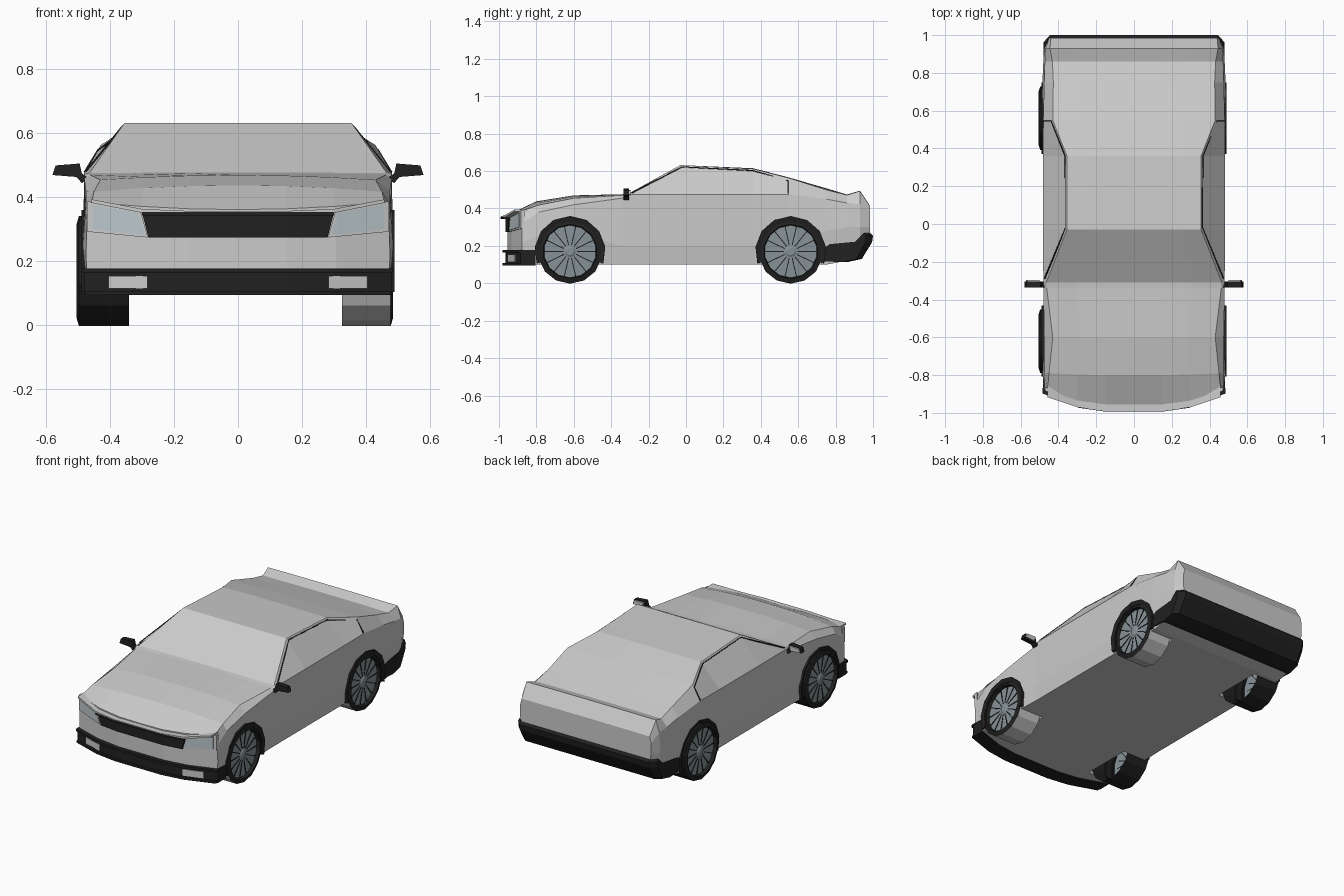
import bpy, bmesh, math
from mathutils import Matrix, Vector

if "Cube" in bpy.data.objects:
    bpy.data.objects.remove(bpy.data.objects["Cube"])


def material(name, c):
    m = bpy.data.materials.new(name)
    m.diffuse_color = (*c, 1)
    m.use_nodes = True
    m.node_tree.nodes["Principled BSDF"].inputs["Base Color"].default_value = m.diffuse_color
    return m


BLACK = material("black_trim", (0.015, 0.015, 0.015))
RIM = material("rim_metal", (0.24, 0.29, 0.31))
LAMP = material("lamp_glass", (0.5, 0.57, 0.6))


def finish(name, bm, mat=None):
    bmesh.ops.recalc_face_normals(bm, faces=bm.faces[:])
    me = bpy.data.meshes.new(name)
    bm.to_mesh(me)
    bm.free()
    ob = bpy.data.objects.new(name, me)
    bpy.context.collection.objects.link(ob)
    if mat:
        me.materials.append(mat)
    return ob


def bridge(bm, rings, closed=True):
    n = len(rings[0])
    for a, b in zip(rings, rings[1:]):
        for i in range(n if closed else n - 1):
            j = (i + 1) % n
            bm.faces.new((a[i], a[j], b[j], b[i]))


def bow(x):
    """Set-back of the nose as it curves round towards the corners."""
    a = abs(x)
    if a < 0.16:
        return 0
    if a < 0.3:
        return (a - 0.16) / 0.14 * 0.02
    return 0.02 + (a - 0.3) / 0.185 * 0.062


# Body: y, bow, bottom w z, mid w z, belt w z, top w, edge z, centre z
SECTIONS = [
    (-0.955, 1, .47, .10, .475, .22, .472, .32, .458, .385, .362),
    (-0.80, .15, .475, .10, .485, .25, .475, .38, .45, .418, .438),
    (-0.60, 0, .475, .10, .485, .27, .475, .42, .43, .455, .470),
    (-0.34, 0, .465, .10, .475, .20, .480, .455, .462, .471, .476),
    (-0.31, 0, .465, .10, .475, .20, .480, .474, .465, .476, .478),
    (-0.03, 0, .465, .10, .478, .20, .482, .475, .355, .632, .632),
    (0.36, 0, .465, .10, .478, .20, .482, .475, .355, .612, .615),
    (0.55, 0, .470, .10, .485, .25, .480, .475, .43, .563, .566),
    (0.75, 0, .470, .10, .485, .28, .475, .45, .427, .500, .508),
    (0.86, 0, .465, .12, .480, .30, .472, .43, .432, .472, .475),
    (0.93, 0, .460, .15, .475, .30, .468, .42, .445, .493, .495),
    (0.985, 0, .435, .22, .450, .30, .450, .37, .440, .410, .412),
]
FR = [-1, -.66, -.33, 0, .33, .66, 1]
bm = bmesh.new()
rings = []
for y, w, wb, zb, wm, zm, wl, zl, wt, ze, zc in SECTIONS:
    pts = [(f * wb, zb) for f in FR] + [(wm, zm), (wl, zl)]
    pts += [(f * wt, zc + (ze - zc) * f * f) for f in FR[::-1]] + [(-wl, zl), (-wm, zm)]
    rings.append([bm.verts.new((x, y + w * bow(x), z)) for x, z in pts])
bridge(bm, rings)
for r in (rings[0], rings[-1]):
    for i in range(6):
        bm.faces.new((r[i], r[i + 1], r[14 - i], r[15 - i]))
    bm.faces.new((r[6], r[7], r[8], r[9]))
    bm.faces.new((r[15], r[16], r[17], r[0]))
body = finish("body", bm)


def revolve(name, profile, n, y, z, mat=None, closed=False):
    """Turn (x, radius) points about a sideways axle."""
    bm = bmesh.new()
    rs = []
    for k in range(n):
        a = 2 * math.pi * (k + .5) / n
        rs.append([bm.verts.new((x, y + r * math.cos(a), z + r * math.sin(a))) for x, r in profile])
    bridge(bm, rs + rs[:1], closed)
    bmesh.ops.remove_doubles(bm, verts=bm.verts[:], dist=1e-5)
    return finish(name, bm, mat)


def panel(name, cols, y, depth, mat=None):
    """Slab following the nose curve; cols are (x, low z, high z)."""
    bm = bmesh.new()
    rs = []
    for x, lo, hi in cols:
        f = y + bow(x)
        rs.append([bm.verts.new((x, yy, zz)) for yy, zz in
                   ((f, lo), (f, hi), (f + depth, hi), (f + depth, lo))])
    bridge(bm, rs)
    bm.faces.new(rs[0])
    bm.faces.new(rs[-1])
    return finish(name, bm, mat)


def prism(name, outline, y0, y1, mat=None):
    """Extrude an (x, z) outline along y."""
    bm = bmesh.new()
    rs = [[bm.verts.new((x, y, z)) for x, z in outline] for y in (y0, y1)]
    bridge(bm, rs)
    for r in rs:
        bm.faces.new(r)
    return finish(name, bm, mat)


# Wheels, arches and wheel wells
for end, wy in (("front", -0.62), ("rear", 0.56)):
    for side, s, out, inn in (("right", 1, .485, .325), ("left", -1, .505, .34)):
        tag = f"{end}_{side}"
        cutter = revolve("well_cutter", [(s * .31, 0), (s * .31, .18), (s * .6, .18), (s * .6, 0)],
                         12, wy, .17)
        cutter.hide_render = True
        m = body.modifiers.new("well", "BOOLEAN")
        m.operation, m.object, m.solver = "DIFFERENCE", cutter, "EXACT"
        bpy.context.view_layer.objects.active = body
        bpy.ops.object.modifier_apply(modifier=m.name)
        bpy.data.objects.remove(cutter)
        revolve("tyre_" + tag, [(s * (out - .03), .138), (s * out, .145), (s * (out - .008), .172)],
                14, wy, .17, BLACK)
        revolve("tread_" + tag, [(s * (out - .008), .172), (s * inn, .172)],
                14, wy, .17, BLACK if s < 0 else None)
        xr = s * (out - .02)
        revolve("rim_" + tag, [(xr, .142), (xr + s * .004, .03), (xr + s * .01, .02), (xr + s * .01, 0)],
                28, wy, .17, RIM)
        # dark slots between spokes
        bm = bmesh.new()
        for k in range(14):
            bmesh.ops.create_cube(bm, size=1, matrix=Matrix.Translation((xr, wy, .17))
                                  @ Matrix.Rotation(2 * math.pi * k / 14, 4, "X")
                                  @ Matrix.Translation((s * .003, .086, 0))
                                  @ Matrix.Diagonal((.004, .1, .005, 1)))
        finish("rim_slots_" + tag, bm, BLACK)
        # arch lip over the wheel
        bm = bmesh.new()
        rs = []
        for k in range(9):
            a = math.radians(-20 + 220 * k / 8)
            rs.append([bm.verts.new((s * x, wy + r * math.cos(a), .17 + r * math.sin(a)))
                       for x, r in ((.44, .19), (.489, .19), (.484, .162), (.44, .162))])
        bridge(bm, rs)
        bm.faces.new(rs[0])
        bm.faces.new(rs[-1])
        finish("arch_" + tag, bm, BLACK)


def across(xs, lo, hi):
    return [(x, lo, hi) for x in [-v for v in xs[::-1]] + xs]


# Nose: hood lip, grille, lower bumper with two ridges
edge = [(.16, .346, .358), (.30, .352, .364), (.458, .383, .394)]
panel("hood_lip", [(-x, a, b) for x, a, b in edge[::-1]] + edge, -.99, .07)
panel("grille", [(-.30, .353, .355), (-.28, .275, .355), (-.16, .275, .355),
                 (.16, .275, .355), (.28, .275, .355), (.30, .353, .355)], -.966, .04, BLACK)
panel("grille_lip", across([.16, .30], .344, .354), -.992, .05, BLACK)
panel("lower_bumper", across([.16, .30, .482], .095, .178), -.966, .08, BLACK)
panel("bumper_ridge_top", across([.16, .30, .484], .164, .178), -.98, .03, BLACK)
panel("bumper_ridge_low", across([.16, .30, .478], .095, .108), -.98, .03, BLACK)
for side, s in (("right", 1), ("left", -1)):
    panel("fog_lamp_" + side, [(s * .283, .115, .155), (s * .405, .115, .155)], -.973, .02)
    panel("headlight_frame_" + side, [(s * .283, .275, .281), (s * .305, .277, .360), (s * .472, .293, .388)],
          -.961, .02)
    panel("headlight_" + side, [(s * .292, .285, .290), (s * .312, .284, .352), (s * .455, .302, .376)],
          -.965, .02, LAMP)

    # Door mirror
    prism("mirror_" + side, [(s * x, z) for x, z in ((.465, .458), (.488, .445), (.505, .464), (.58, .47),
          (.57, .50), (.495, .506), (.488, .475))], -.335, -.305, BLACK)
    prism("mirror_glass_" + side, [(s * x, z) for x, z in ((.51, .47), (.573, .474), (.565, .497), (.50, .5))],
          -.306, -.296)

    # Thin dark seal around the side window
    cu = bpy.data.curves.new("window_seal_" + side, "CURVE")
    cu.dimensions, cu.bevel_depth, cu.bevel_resolution = "3D", .004, 0
    path = [(.474, -.29, .483), (.362, -.02, .621), (.363, .355, .602), (.438, .545, .547), (.48, .545, .478)]
    sp = cu.splines.new("POLY")
    sp.points.add(len(path) - 1)
    for p, (x, y, z) in zip(sp.points, path):
        p.co = (s * x, y, z, 1)
    cu.materials.append(BLACK)
    bpy.context.collection.objects.link(bpy.data.objects.new(cu.name, cu))

# Rear bumper, with corners tucked forward
side_profile = [(.72, .205), (.93, .222), (.985, .268), (1.0, .255), (.995, .22), (.94, .13), (.86, .113), (.72, .118)]
bm = bmesh.new()
rings = [[bm.verts.new((x, .72 + (y - .72) * k, z)) for y, z in side_profile]
         for x, k in ((-.478, .87), (-.445, 1), (.445, 1), (.478, .87))]
bridge(bm, rings)
bm.faces.new(rings[0])
bm.faces.new(rings[-1])
finish("rear_bumper", bm, BLACK)
